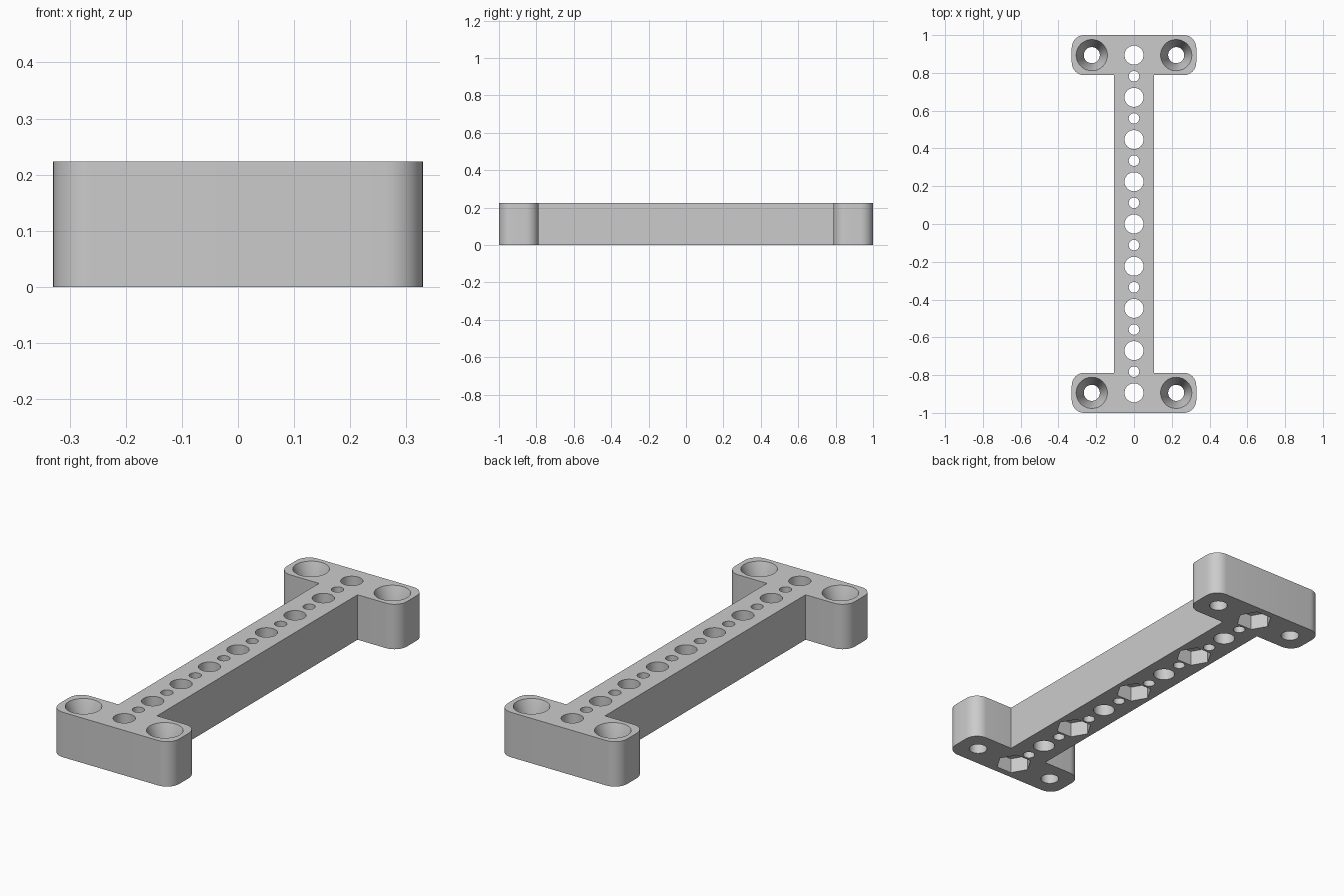
import bpy, bmesh, math
from mathutils import Matrix

cube = bpy.data.objects.get("Cube")
if cube:
    bpy.data.objects.remove(cube, do_unlink=True)

MM = 2 / 89.5            # one design unit in scene units
PITCH = 10 * MM          # spacing of the large holes
HEIGHT = 10 * MM
END_Y = 4 * PITCH
HALF_BAR = 4.75 * MM
HALF_END = 14.75 * MM
ROUND = 3 * MM

grey = bpy.data.materials.new("plain grey")
grey.use_nodes = True
color = (0.6, 0.6, 0.6, 1)
grey.diffuse_color = color
grey.node_tree.nodes["Principled BSDF"].inputs["Base Color"].default_value = color


def make_object(name, bm):
    mesh = bpy.data.meshes.new(name)
    bmesh.ops.recalc_face_normals(bm, faces=bm.faces)
    bm.to_mesh(mesh)
    bm.free()
    mesh.materials.append(grey)
    obj = bpy.data.objects.new(name, mesh)
    bpy.context.collection.objects.link(obj)
    return obj


def arc(cx, cy, start):
    """Quarter-circle corner, counter-clockwise from the start angle."""
    steps = 10
    return [(cx + ROUND * math.cos(math.radians(start + 90 * i / steps)),
             cy + ROUND * math.sin(math.radians(start + 90 * i / steps)))
            for i in range(steps + 1)]


def drill(bm, x, y, z0, z1, r0, r1, sides=48, turn=0):
    """Add a straight or tapered cutter from z0 to z1."""
    place = Matrix.Translation((x, y, (z0 + z1) / 2)) @ Matrix.Rotation(turn, 4, "Z")
    bmesh.ops.create_cone(bm, cap_ends=True, segments=sides, radius1=r0,
                          radius2=r1, depth=z1 - z0, matrix=place)


# I-shaped outline: one quarter, then mirrored round
inner = END_Y - HALF_BAR
quarter = [(HALF_BAR, inner)]
quarter += arc(HALF_END - ROUND, inner + ROUND, -90)
quarter += arc(HALF_END - ROUND, 1 - ROUND, 0)
right_half = [(x, -y) for x, y in reversed(quarter)] + quarter
outline = right_half + [(-x, -y) for x, y in right_half]
bm = bmesh.new()
base = bm.faces.new([bm.verts.new((x, y, 0)) for x, y in outline])
body = bmesh.ops.extrude_face_region(bm, geom=[base])
bmesh.ops.translate(bm, vec=(0, 0, HEIGHT),
                    verts=[v for v in body["geom"] if isinstance(v, bmesh.types.BMVert)])
bracket = make_object("mounting_bracket", bm)

# Straight holes along the bar and through the four end lugs
holes = bmesh.new()
for i in range(-8, 9):
    r = (2.25 if i % 2 == 0 else 1.25) * MM
    drill(holes, 0, i * PITCH / 2, -0.1, HEIGHT + 0.1, r, r)
lugs = [(sx * PITCH, sy * END_Y) for sx in (-1, 1) for sy in (-1, 1)]
for x, y in lugs:
    drill(holes, x, y, -0.1, HEIGHT + 0.1, 1.9 * MM, 1.9 * MM)

# Hexagonal nut pockets underneath and tapered screw seats on top
pockets = bmesh.new()
for i in range(-2, 3):
    drill(pockets, 0, i * 2 * PITCH, -0.1, 3.4 * MM, 3.8 * MM, 3.8 * MM, 6, math.pi / 2)
depth, top_r, low_r = 5 * MM, 3.7 * MM, 1.9 * MM
slope = (top_r - low_r) / depth
for x, y in lugs:
    drill(pockets, x, y, HEIGHT - depth, HEIGHT + 0.02, low_r, top_r + slope * 0.02)

# Cut everything out of the bracket
for name, cutter_bm in (("hole_cutter", holes), ("pocket_cutter", pockets)):
    cutter = make_object(name, cutter_bm)
    cutter.hide_render = True
    mod = bracket.modifiers.new(name, "BOOLEAN")
    mod.operation = "DIFFERENCE"
    mod.solver = "EXACT"
    mod.object = cutter
    bpy.context.view_layer.objects.active = bracket
    bpy.ops.object.modifier_apply(modifier=name)
    bpy.data.objects.remove(cutter, do_unlink=True)

bpy.ops.object.select_all(action="DESELECT")
bracket.select_set(True)
bpy.context.view_layer.objects.active = bracket
bpy.ops.object.shade_smooth_by_angle(angle=math.radians(25))
